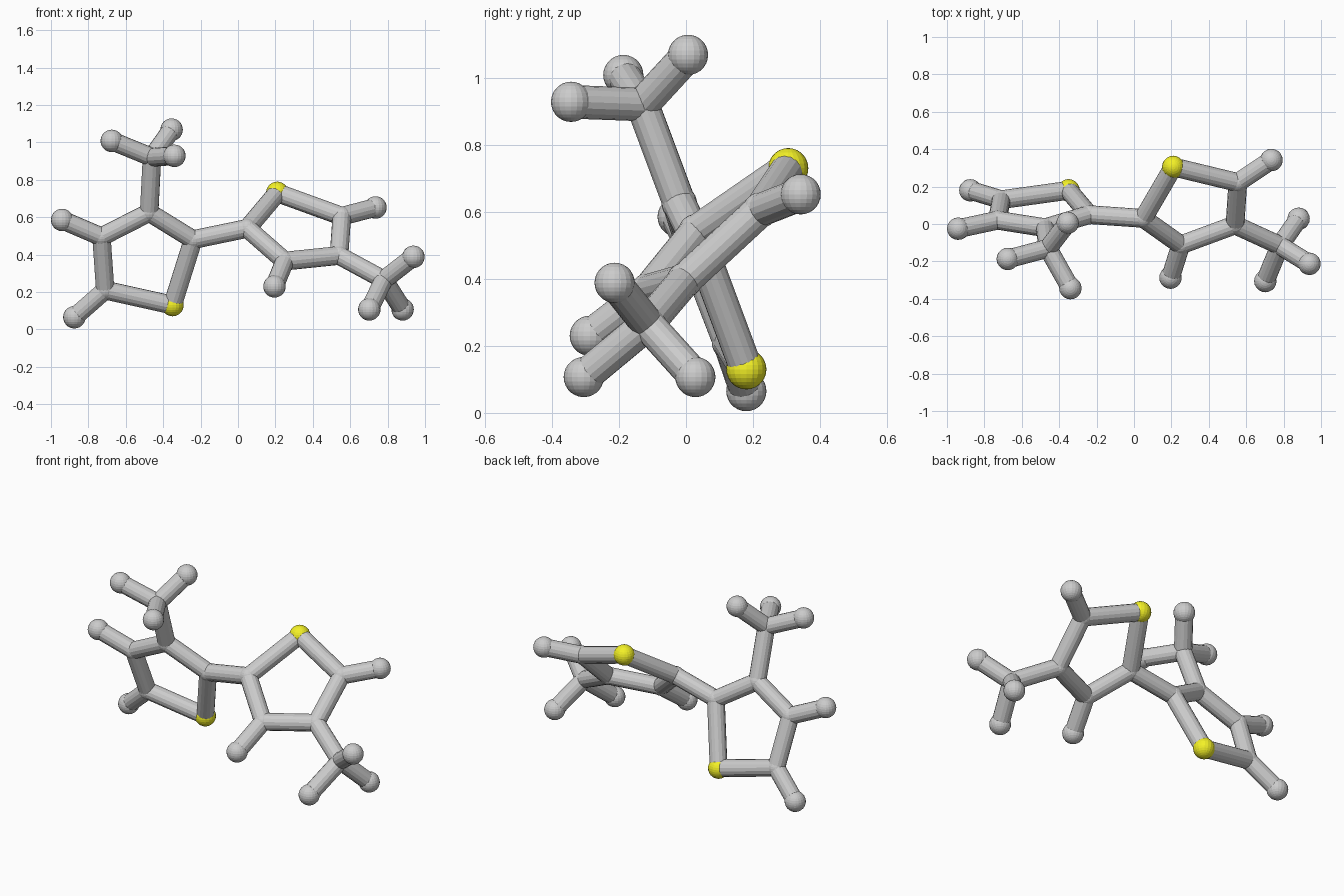
import bpy
from mathutils import Vector

if "Cube" in bpy.data.objects:
    bpy.data.objects.remove(bpy.data.objects["Cube"])

BOND_R = 0.05
RADIUS = {"C": 0.053, "H": 0.06, "S": 0.06}
LABEL = {"C": "carbon", "H": "hydrogen", "S": "sulfur"}

# atom positions; the first letter of each key is the element
ATOMS = {
    # left ring
    "S1": (-0.35, 0.18, 0.13), "C2": (-0.24, 0.05, 0.48), "C3": (-0.475, -0.02, 0.625),
    "C4": (-0.73, 0.02, 0.495), "C5": (-0.71, 0.13, 0.21),
    "H4": (-0.94, -0.025, 0.585), "H5": (-0.875, 0.18, 0.065),
    # left methyl
    "C6": (-0.46, -0.13, 0.92), "H6a": (-0.675, -0.187, 1.008),
    "H6b": (-0.355, 0.006, 1.068), "H6c": (-0.34, -0.343, 0.928),
    # right ring
    "C12": (0.05, 0.03, 0.54), "S11": (0.21, 0.305, 0.73), "C15": (0.555, 0.222, 0.605),
    "C14": (0.54, -0.005, 0.395), "C13": (0.25, -0.112, 0.365),
    "H15": (0.735, 0.342, 0.652), "H13": (0.195, -0.287, 0.23),
    # right methyl
    "C16": (0.78, -0.115, 0.265), "H16a": (0.938, -0.213, 0.388),
    "H16b": (0.88, 0.028, 0.107), "H16c": (0.702, -0.305, 0.107),
}

# chains of bonded atoms
CHAINS = [
    "S1 C2 C3 C4 C5 S1", "C4 H4", "C5 H5", "C3 C6 H6a", "C6 H6b", "C6 H6c",
    "C2 C12",
    "S11 C12 C13 C14 C15 S11", "C15 H15", "C13 H13", "C14 C16 H16a", "C16 H16b", "C16 H16c",
]

yellow = bpy.data.materials.new("sulfur_yellow")
yellow.diffuse_color = (0.9, 0.88, 0.02, 1)
yellow.use_nodes = True
yellow.node_tree.nodes["Principled BSDF"].inputs["Base Color"].default_value = yellow.diffuse_color


def add_atom(key, pos):
    bpy.ops.mesh.primitive_uv_sphere_add(segments=20, ring_count=14,
                                         radius=RADIUS[key[0]], location=pos)
    ob = bpy.context.object
    ob.name = f"{LABEL[key[0]]}_atom_{key[1:]}"
    if key[0] == "S":
        ob.data.materials.append(yellow)


def add_bond(a, b):
    p, q = Vector(ATOMS[a]), Vector(ATOMS[b])
    d = q - p
    bpy.ops.mesh.primitive_cylinder_add(vertices=16, radius=BOND_R, depth=d.length,
                                        location=(p + q) / 2,
                                        rotation=d.to_track_quat('Z', 'Y').to_euler())
    bpy.context.object.name = f"bond_{a}_{b}"


# atoms
for key, pos in ATOMS.items():
    add_atom(key, pos)

# bonds
for chain in CHAINS:
    names = chain.split()
    for a, b in zip(names, names[1:]):
        add_bond(a, b)
